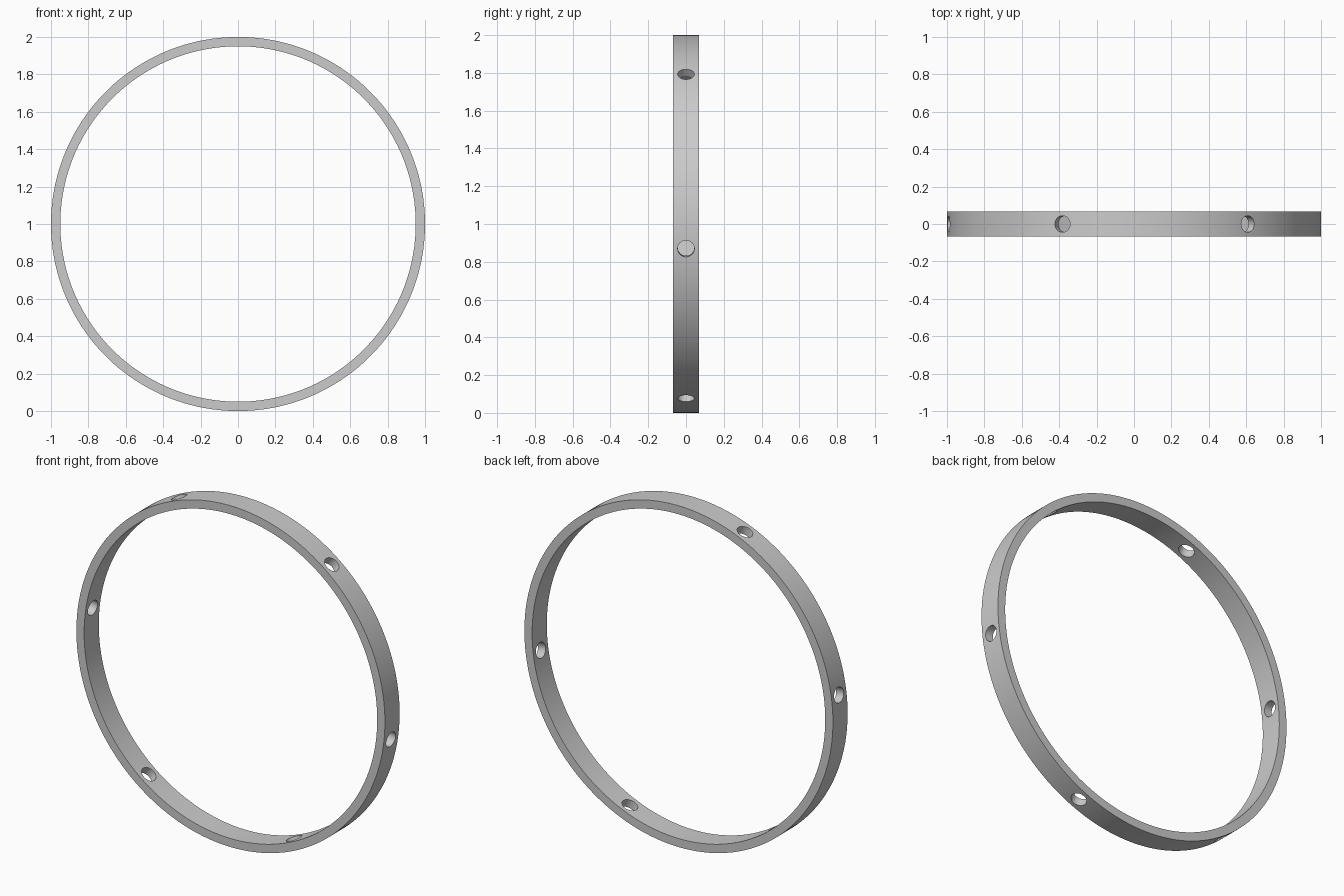
import bpy, math
from mathutils import Vector

if "Cube" in bpy.data.objects:
    bpy.data.objects.remove(bpy.data.objects["Cube"])

R_OUT, R_IN, HALF = 1.0, 0.95, 0.068
SEGS = 180
CENTRE = Vector((0, 0, 1))

# Ring band: rectangular section swept around the y axis
verts, faces = [], []
section = [(R_OUT, -HALF), (R_OUT, HALF), (R_IN, HALF), (R_IN, -HALF)]
for i in range(SEGS):
    a = 2 * math.pi * i / SEGS
    verts += [(r * math.cos(a), y, 1 + r * math.sin(a)) for r, y in section]
for i in range(SEGS):
    j = (i + 1) % SEGS
    for k in range(4):
        m = (k + 1) % 4
        faces.append((4 * i + k, 4 * i + m, 4 * j + m, 4 * j + k))
mesh = bpy.data.meshes.new("ring_band")
mesh.from_pydata(verts, [], faces)
ring = bpy.data.objects.new("ring_band", mesh)
bpy.context.collection.objects.link(ring)

# Consistent outward normals
bpy.context.view_layer.objects.active = ring
ring.select_set(True)
bpy.ops.object.mode_set(mode='EDIT')
bpy.ops.mesh.select_all(action='SELECT')
bpy.ops.mesh.normals_make_consistent(inside=False)
bpy.ops.object.mode_set(mode='OBJECT')

# Six radial holes, evenly spaced
for n in range(6):
    a = math.radians(52.5 + 60 * n)
    d = Vector((math.cos(a), 0, math.sin(a)))
    bpy.ops.mesh.primitive_cylinder_add(
        vertices=40, radius=0.044, depth=0.2, location=CENTRE + d * 0.975,
        rotation=d.to_track_quat('Z', 'Y').to_euler())
    cutter = bpy.context.object
    cutter.name = f"hole_cutter_{n + 1}"
    mod = ring.modifiers.new("hole", 'BOOLEAN')
    mod.operation, mod.solver, mod.object = 'DIFFERENCE', 'EXACT', cutter
    bpy.context.view_layer.objects.active = ring
    bpy.ops.object.modifier_apply(modifier=mod.name)
    bpy.data.objects.remove(cutter)

# Smooth curves, sharp rims
bpy.ops.object.select_all(action='DESELECT')
ring.select_set(True)
bpy.context.view_layer.objects.active = ring
bpy.ops.object.shade_smooth_by_angle(angle=math.radians(30))
